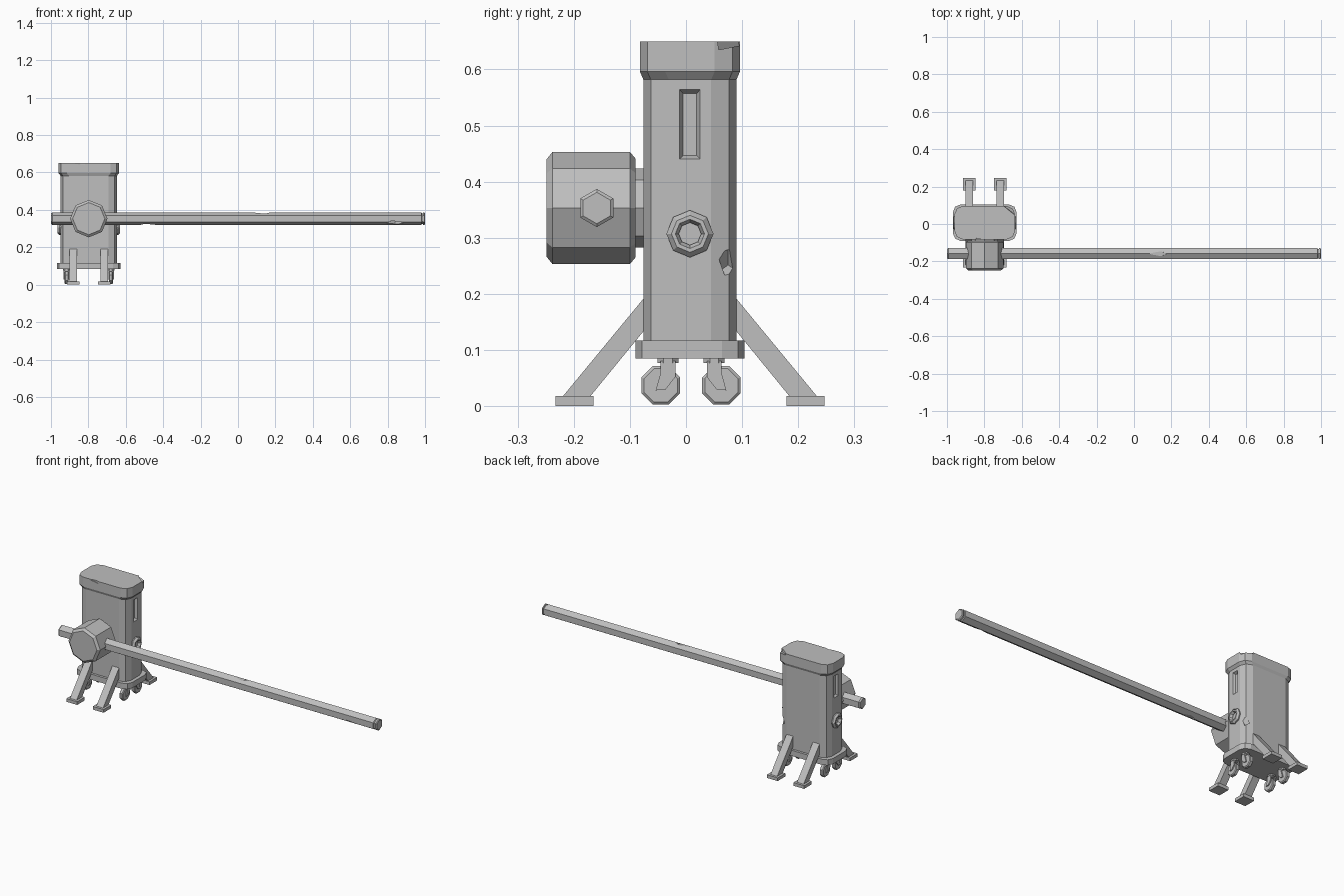
import bpy, bmesh
from math import sin, cos, pi
from mathutils import Matrix, Vector

if "Cube" in bpy.data.objects:
    bpy.data.objects.remove(bpy.data.objects["Cube"])

GREY = (0.52, 0.52, 0.52, 1)
grey = bpy.data.materials.new("plain_grey")
grey.use_nodes = True
grey.diffuse_color = GREY
grey.node_tree.nodes["Principled BSDF"].inputs["Base Color"].default_value = GREY

CX, CY = -0.798, 0.007      # centre of the cabinet
AXLE_Y, AXLE_Z = -0.159, 0.353


def skin(name, rings, closed=False):
    """Join equal rings of points with faces; cap the ends or close the loop."""
    bm = bmesh.new()
    loops = [[bm.verts.new(p) for p in ring] for ring in rings]
    n = len(loops[0])
    pairs = list(zip(loops, loops[1:]))
    if closed:
        pairs.append((loops[-1], loops[0]))
    else:
        bm.faces.new(loops[0])
        bm.faces.new(loops[-1])
    for a, b in pairs:
        for i in range(n):
            j = (i + 1) % n
            bm.faces.new((a[i], a[j], b[j], b[i]))
    bmesh.ops.recalc_face_normals(bm, faces=bm.faces)
    mesh = bpy.data.meshes.new(name)
    bm.to_mesh(mesh)
    bm.free()
    mesh.materials.append(grey)
    ob = bpy.data.objects.new(name, mesh)
    bpy.context.collection.objects.link(ob)
    return ob


def prism(name, sides, layers, loc, axis, phase=pi / 2, closed=False):
    """Regular prism along an axis through (offset, radius) layers."""
    rings = []
    for d, r in layers:
        ring = []
        for i in range(sides):
            a = phase + 2 * pi * i / sides
            u, v = r * cos(a), r * sin(a)
            p = {"X": (d, u, v), "Y": (u, d, v), "Z": (u, v, d)}[axis]
            ring.append(Vector(loc) + Vector(p))
        rings.append(ring)
    return skin(name, rings, closed)


def rounded_box(name, layers, r):
    """Upright box with two-facet corners through (z, half x, half y) layers."""
    rings = []
    for z, hx, hy in layers:
        ring = []
        for q, (sx, sy) in enumerate(((1, 1), (-1, 1), (-1, -1), (1, -1))):
            for k in range(3):
                a = (q + k / 2) * pi / 2
                ring.append((CX + sx * (hx - r) + r * cos(a),
                             CY + sy * (hy - r) + r * sin(a), z))
        rings.append(ring)
    return skin(name, rings)


def side_plate(name, outline, x, half, sy, mid):
    """Side outline of (distance from mid, z), thick across x."""
    return skin(name, [[(x + s * half, mid + sy * d, z) for d, z in outline]
                       for s in (-1, 1)])


def box_outline(a, b, low, high):
    return [(a, low), (b, low), (b, high), (a, high)]


def carve(target, cutter):
    mod = target.modifiers.new("cut", "BOOLEAN")
    mod.operation, mod.solver, mod.object = "DIFFERENCE", "EXACT", cutter
    bpy.context.view_layer.update()
    graph = bpy.context.evaluated_depsgraph_get()
    mesh = bpy.data.meshes.new_from_object(target.evaluated_get(graph))
    target.modifiers.clear()
    target.data = mesh
    bpy.data.objects.remove(cutter)


def chip(target, loc, size, turn):
    """Knock a small wedge out of an edge."""
    cutter = prism("chip_cutter", 4, [(-size[2], 1), (size[2], 1)], (0, 0, 0), "Z")
    scale = Matrix.Diagonal((size[0], size[1], 1, 1))
    spin = Matrix.Rotation(turn[0], 4, turn[1])
    cutter.data.transform(Matrix.Translation(loc) @ spin @ scale)
    carve(target, cutter)


# Cabinet with its flared lid and base plate
cabinet = rounded_box("cabinet", [(0.11, 0.15, 0.083), (0.583, 0.15, 0.083)], 0.045)
lid = rounded_box("lid", [(0.582, 0.15, 0.083), (0.596, 0.162, 0.089),
                          (0.65, 0.162, 0.089)], 0.045)
rounded_box("base_plate", [(0.085, 0.17, 0.097), (0.117, 0.17, 0.097)], 0.04)

# Slots and ring bolts on both narrow sides
for s, side in ((-1, "right"), (1, "left")):
    rings = [[(CX + s * dx, CY + a * hy, 0.502 + b * hz)
              for a, b in ((-1, -1), (1, -1), (1, 1), (-1, 1))]
             for dx, hy, hz in ((0.136, 0.012, 0.055), (0.154, 0.02, 0.064))]
    carve(cabinet, skin("slot_cutter", rings))
    prism(side + "_ring_bolt", 8,
          [(s * d, r) for d, r in ((0.145, 0.042), (0.156, 0.042), (0.166, 0.033),
                                   (0.166, 0.026), (0.155, 0.02), (0.145, 0.02))],
          (CX, CY, 0.307), "X", closed=True)

# Worn spots on the cabinet and lid
chip(cabinet, (CX + 0.14, CY + 0.068, 0.255), (0.02, 0.016, 0.018), (0.6, "Y"))
chip(lid, (CX + 0.155, CY + 0.085, 0.655), (0.05, 0.04, 0.013), (0.2, "X"))
chip(lid, (CX - 0.045, CY - 0.091, 0.652), (0.035, 0.008, 0.01), (0.15, "Y"))

# Drive hub and its neck
prism("drive_hub", 8, [(-0.249, 0.086), (-0.238, 0.1), (-0.1, 0.1), (-0.09, 0.088)],
      (CX, 0, AXLE_Z), "Y")
prism("hub_neck", 8, [(-0.095, 0.07), (-0.07, 0.07)], (CX, 0, AXLE_Z), "Y")

# Long hexagonal barrier arm with narrowed ends
arm = prism("barrier_arm", 6, [(-1, 0.028), (-0.993, 0.034), (0.98, 0.034),
                               (0.983, 0.028), (0.988, 0.028), (0.99, 0.034),
                               (0.996, 0.034), (1, 0.028)],
            (0, AXLE_Y, AXLE_Z), "X")
for x, y, z in ((0.13, AXLE_Y, 0.388), (-0.48, AXLE_Y, 0.317), (0.84, -0.18, 0.332)):
    chip(arm, (x, y, z), (0.045, 0.02, 0.007), (0.1, "Y"))

# Braced legs with feet, front and back
for sy, end in ((-1, "front"), (1, "back")):
    for sx, side in ((-1, "right"), (1, "left")):
        tag = end + "_" + side
        x = CX + sx * 0.083
        side_plate(tag + "_leg", [(0.07, 0.207), (0.226, 0.018), (0.177, 0.018),
                                  (0.07, 0.149)], x, 0.021, sy, CY)
        side_plate(tag + "_foot", box_outline(0.172, 0.24, 0, 0.018), x, 0.034, sy, CY)

        # Swivel castor under the plate
        x, mid = CX + sx * 0.118, 0.009
        prism(tag + "_castor_mount", 8, [(0.077, 0.02), (0.087, 0.02)],
              (x, mid + sy * 0.041, 0), "Z", pi / 8)
        side_plate(tag + "_castor_bridge", box_outline(0.028, 0.054, 0.071, 0.08),
                   x, 0.017, sy, mid)
        for k in (-1, 1):
            side_plate(tag + "_castor_fork", [(0.028, 0.078), (0.054, 0.078), (0.054, 0.06),
                                              (0.063, 0.028), (0.045, 0.03), (0.028, 0.052)],
                       x + k * 0.014, 0.003, sy, mid)
        prism(tag + "_castor_wheel", 8, [(-0.011, 0.032), (-0.007, 0.037),
                                         (0.007, 0.037), (0.011, 0.032)],
              (x, mid + sy * 0.054, 0.037), "X", pi / 8)
